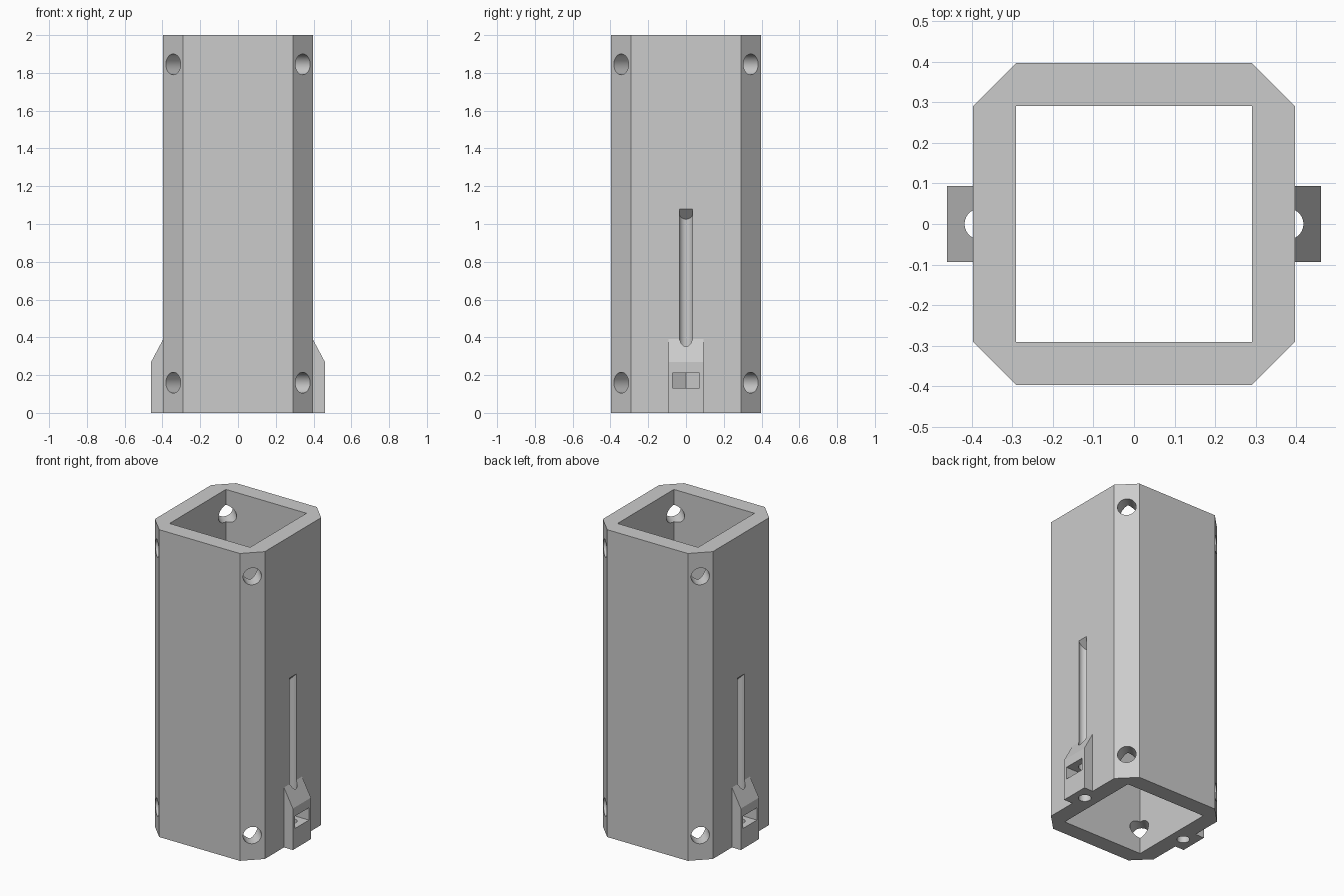
import bpy, bmesh, math
from mathutils import Matrix, Vector

cube = bpy.data.objects.get("Cube")
if cube:
    bpy.data.objects.remove(cube, do_unlink=True)

HEIGHT, OUT, BORE = 2.0, 0.396, 0.29
BOSS_X, BOSS_Y, AXIS = 0.46, 0.093, 0.379

grey = bpy.data.materials.new("plain grey")
grey.use_nodes = True
grey.diffuse_color = (0.6, 0.6, 0.6, 1)
grey.node_tree.nodes["Principled BSDF"].inputs["Base Color"].default_value = (0.6, 0.6, 0.6, 1)


def prism(name, points, direction):
    """Extrude a flat outline of 3D points along a direction."""
    bm = bmesh.new()
    face = bm.faces.new([bm.verts.new(p) for p in points])
    side = bmesh.ops.extrude_face_region(bm, geom=[face])
    verts = [v for v in side["geom"] if isinstance(v, bmesh.types.BMVert)]
    bmesh.ops.translate(bm, verts=verts, vec=direction)
    bmesh.ops.recalc_face_normals(bm, faces=bm.faces)
    mesh = bpy.data.meshes.new(name)
    bm.to_mesh(mesh)
    bm.free()
    mesh.materials.append(grey)
    obj = bpy.data.objects.new(name, mesh)
    bpy.context.collection.objects.link(obj)
    return obj


def circle(radius, n=48):
    return [Vector((radius * math.cos(2 * math.pi * i / n),
                    radius * math.sin(2 * math.pi * i / n), 0)) for i in range(n)]


def combine(target, tool, operation="DIFFERENCE"):
    """Apply a boolean and discard the tool."""
    bpy.context.view_layer.objects.active = target
    mod = target.modifiers.new("combine", "BOOLEAN")
    mod.object, mod.operation, mod.solver = tool, operation, "EXACT"
    bpy.ops.object.modifier_apply(modifier=mod.name)
    bpy.data.objects.remove(tool, do_unlink=True)


# Chamfered square column
outline = [(OUT, -BORE, 0), (OUT, BORE, 0), (BORE, OUT, 0), (-BORE, OUT, 0),
           (-OUT, BORE, 0), (-OUT, -BORE, 0), (-BORE, -OUT, 0), (BORE, -OUT, 0)]
column = prism("square_tube", outline, (0, 0, HEIGHT))

# Side bosses with sloped tops
for s in (-1, 1):
    profile = [(0.34, 0), (BOSS_X, 0), (BOSS_X, 0.27), (OUT, 0.39), (0.34, 0.39)]
    boss = prism("boss", [(s * x, -BOSS_Y, z) for x, z in profile], (0, 2 * BOSS_Y, 0))
    combine(column, boss, "UNION")

# Square bore through the whole height
square = [(x * BORE, y * BORE, -0.1) for x, y in ((-1, -1), (1, -1), (1, 1), (-1, 1))]
combine(column, prism("bore", square, (0, 0, HEIGHT + 0.2)))

for s in (-1, 1):
    # Vertical screw channel, ending in a slope that runs outward
    channel = prism("channel", [p + Vector((s * AXIS, 0, -0.1)) for p in circle(0.038)],
                    (0, 0, 1.3))
    for v in channel.data.vertices:
        if v.co.z > 1:
            v.co.z = 1.08 + (s * v.co.x - OUT)
    combine(column, channel)

    # Nut pocket with a pointed inner end
    half = 0.072
    point = half / math.cos(math.pi / 6)
    pocket = [(AXIS - point, 0), (AXIS - point / 2, half), (0.55, half),
              (0.55, -half), (AXIS - point / 2, -half)]
    combine(column, prism("pocket", [(s * x, y, 0.132) for x, y in pocket], (0, 0, 0.08)))

# Diagonal holes through the chamfered corners
for turn in (45, 135):
    rot = Matrix.Rotation(math.radians(turn), 4, "Z") @ Matrix.Rotation(math.pi / 2, 4, "Y")
    for z in (0.16, 1.845):
        start = rot @ Vector((0, 0, -1)) + Vector((0, 0, z))
        ring = [rot @ p + start for p in circle(0.055)]
        combine(column, prism("corner_hole", ring, rot @ Vector((0, 0, 2))))

# Smooth the round holes, keep the edges crisp
bpy.ops.object.select_all(action="DESELECT")
column.select_set(True)
bpy.context.view_layer.objects.active = column
bpy.ops.object.shade_smooth_by_angle(angle=math.radians(25))
